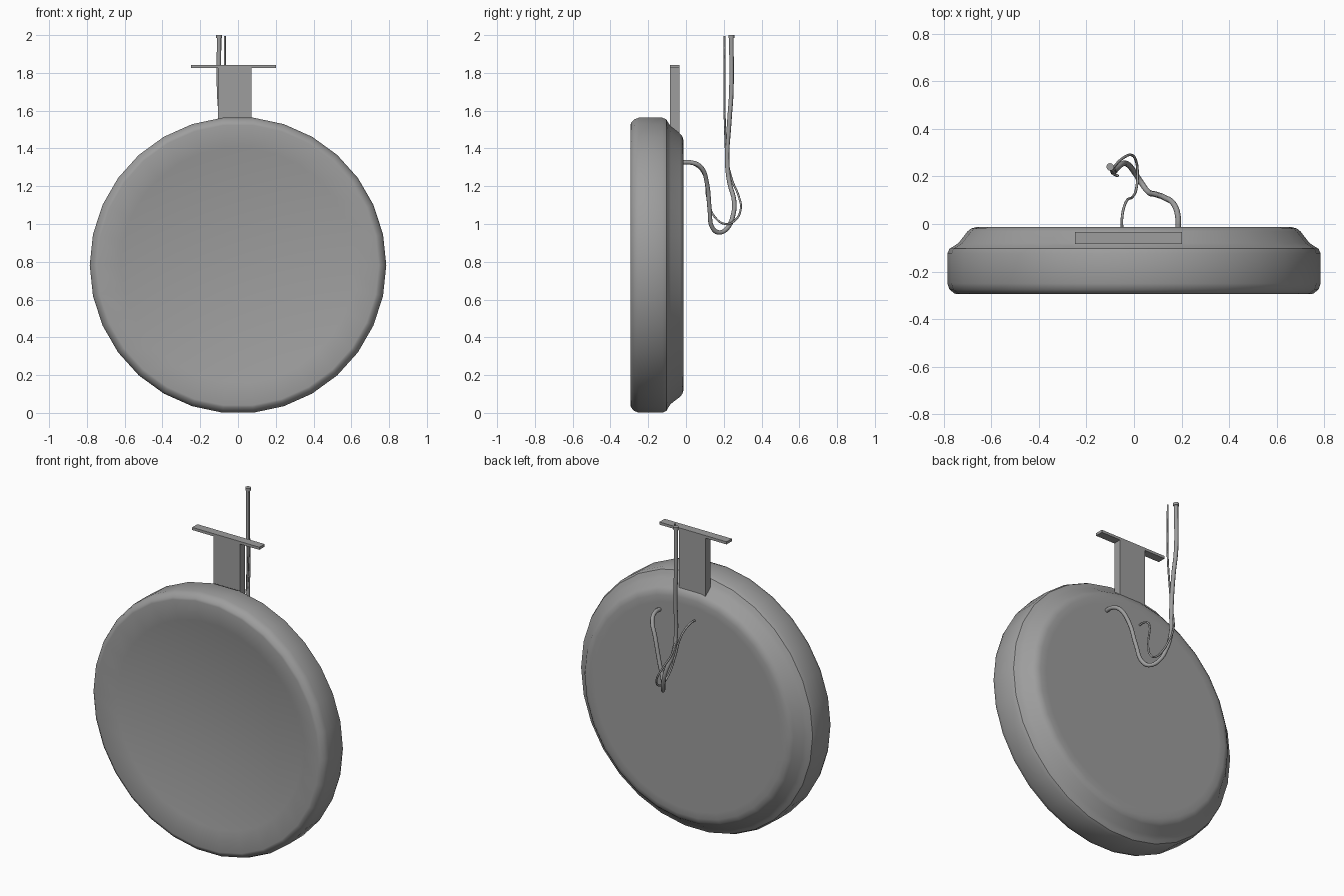
import bpy
import bmesh
from math import sin, cos, tau, radians
from mathutils import Vector

cube = bpy.data.objects.get("Cube")
if cube:
    bpy.data.objects.remove(cube, do_unlink=True)

grey = bpy.data.materials.new("mid grey")
grey.use_nodes = True
grey.diffuse_color = (0.34, 0.34, 0.34, 1)
grey.node_tree.nodes["Principled BSDF"].inputs["Base Color"].default_value = (0.34, 0.34, 0.34, 1)


def finish(name, mesh, smooth=None):
    obj = bpy.data.objects.new(name, mesh)
    bpy.context.collection.objects.link(obj)
    mesh.materials.clear()
    mesh.materials.append(grey)
    if smooth:
        bpy.ops.object.select_all(action='DESELECT')
        obj.select_set(True)
        bpy.context.view_layer.objects.active = obj
        bpy.ops.object.shade_smooth_by_angle(angle=radians(smooth))
    return obj


def lathe(name, profile, centre_z, sides, smooth):
    """Revolve (radius, y) points about the y axis, closing both ends."""
    bm = bmesh.new()
    rings = []
    for r, y in profile:
        if r == 0:
            rings.append([bm.verts.new((0, y, centre_z))] * sides)
        else:
            angles = [(i + 0.5) * tau / sides for i in range(sides)]
            rings.append([bm.verts.new((r * sin(a), y, centre_z + r * cos(a))) for a in angles])
    for a, b in zip(rings, rings[1:]):
        for i in range(sides):
            j = (i + 1) % sides
            corners = list(dict.fromkeys((a[i], a[j], b[j], b[i])))
            bm.faces.new(corners)
    bmesh.ops.recalc_face_normals(bm, faces=bm.faces)
    mesh = bpy.data.meshes.new(name)
    bm.to_mesh(mesh)
    bm.free()
    return finish(name, mesh, smooth)


def box(name, low, high):
    low, high = Vector(low), Vector(high)
    bm = bmesh.new()
    bmesh.ops.create_cube(bm, size=1)
    for v in bm.verts:
        v.co = (low + high) / 2 + v.co * (high - low)
    mesh = bpy.data.meshes.new(name)
    bm.to_mesh(mesh)
    bm.free()
    return finish(name, mesh)


def cable(name, points, radius):
    """Sweep a round section along a smooth path."""
    curve = bpy.data.curves.new(name, 'CURVE')
    curve.dimensions = '3D'
    curve.bevel_depth = radius
    curve.bevel_resolution = 2
    curve.resolution_u = 5
    curve.use_fill_caps = True
    spline = curve.splines.new('BEZIER')
    spline.bezier_points.add(len(points) - 1)
    for p, co in zip(spline.bezier_points, points):
        p.co = co
        p.handle_left_type = p.handle_right_type = 'AUTO'
    temp = bpy.data.objects.new(name + " path", curve)
    bpy.context.collection.objects.link(temp)
    bpy.context.view_layer.update()
    mesh = bpy.data.meshes.new_from_object(temp.evaluated_get(bpy.context.evaluated_depsgraph_get()))
    bpy.data.objects.remove(temp, do_unlink=True)
    return finish(name, mesh, 50)


# Round housing: dished front, chamfered rim and stepped back
rim_radius, rim_y, dish_depth = 0.745, -0.295, 0.07
dish = [(rim_radius * k / 6, rim_y + dish_depth * (1 - (k / 6) ** 2)) for k in range(7)]
shell = [
    (0.757, -0.291), (0.776, -0.275), (0.785, -0.25), (0.785, -0.125), (0.776, -0.104),
    (0.757, -0.093), (0.738, -0.08), (0.7, -0.031), (0.685, -0.019), (0.66, -0.012),
    (0.62, -0.012), (0, -0.012)]
lathe("round_housing", dish + shell, 0.782, 30, 32)

# Mounting bracket
box("bracket_column", (-0.107, -0.084, 1.45), (0.071, -0.034, 1.83))
box("bracket_plate", (-0.248, -0.084, 1.826), (0.202, -0.034, 1.842))

# Hanging cables
cable("thick_cable", [
    (.185, -.03, 1.325), (.185, .03, 1.325), (.17, .08, 1.30), (.13, .11, 1.22),
    (.09, .125, 1.08), (.055, .14, .98), (.03, .175, .955), (0, .22, .98),
    (-.025, .25, 1.05), (-.045, .255, 1.12), (-.075, .23, 1.22), (-.085, .218, 1.33),
    (-.09, .23, 1.55), (-.10, .24, 1.7), (-.10, .24, 1.995)], 0.012)
cable("thin_cable", [
    (-.05, -.03, 1.32), (-.05, .03, 1.32), (-.035, .09, 1.27), (-.005, .115, 1.13),
    (.01, .15, 1.04), (.015, .21, 1.0), (.01, .26, 1.02), (-.01, .29, 1.08),
    (-.045, .278, 1.15), (-.08, .245, 1.23), (-.088, .215, 1.36), (-.08, .207, 1.5),
    (-.07, .203, 1.7), (-.07, .205, 1.995)], 0.0055)

# Collar on the end of the thick cable
bm = bmesh.new()
bmesh.ops.create_cone(bm, cap_ends=True, segments=12, radius1=0.016, radius2=0.016, depth=0.016)
bmesh.ops.translate(bm, verts=bm.verts, vec=(-0.10, 0.24, 1.992))
collar = bpy.data.meshes.new("cable_collar")
bm.to_mesh(collar)
bm.free()
finish("cable_collar", collar, 40)
